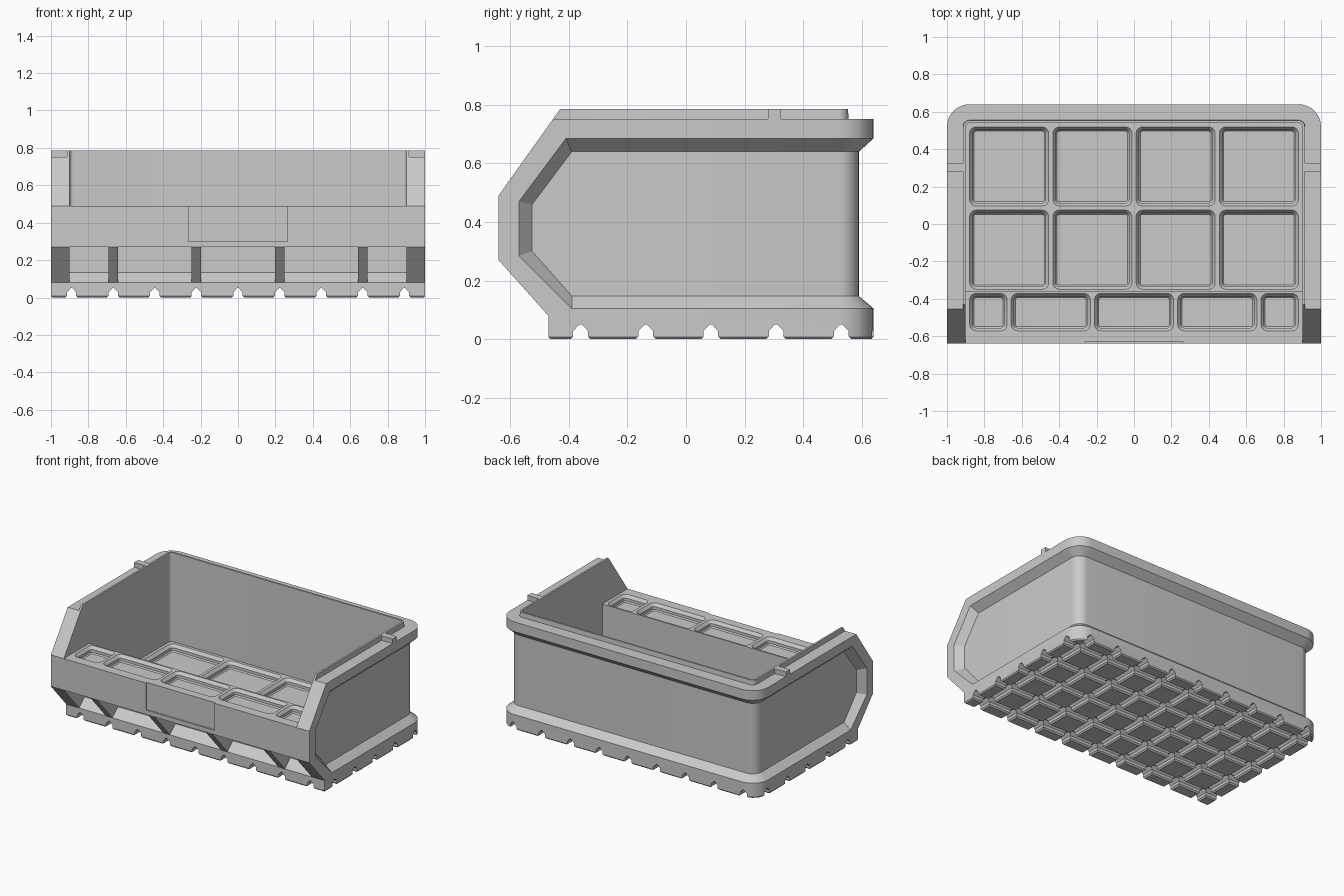
import bpy, bmesh, math

old = bpy.data.objects.get("Cube")
if old:
    bpy.data.objects.remove(old, do_unlink=True)

grey = bpy.data.materials.new("light grey plastic")
grey.use_nodes = True
COLOUR = (0.59, 0.59, 0.59, 1)
grey.diffuse_color = COLOUR
grey.node_tree.nodes["Principled BSDF"].inputs["Base Color"].default_value = COLOUR

PITCH = 0.445            # full grid cell
HALF = PITCH / 2
BASE, FLOOR, SHELF, RIM, TOP = 0.105, 0.163, 0.49, 0.752, 0.785
INNER_X, INNER_Y = 0.9, 0.54
WALL = 0.95              # outer face of the side walls
FRONT = -0.39            # where the straight walls meet the cheeks
ROW_START = -0.36        # front edge of the floor grid


def loft(name, *stacks):
    """Skin each stack of equal-length rings, cap its ends, join all in one object."""
    bm = bmesh.new()
    for rings in stacks:
        vs = [[bm.verts.new(p) for p in ring] for ring in rings]
        n = len(vs[0])
        for a, b in zip(vs, vs[1:]):
            for i in range(n):
                j = (i + 1) % n
                bm.faces.new((a[i], a[j], b[j], b[i]))
        bm.faces.new(vs[0])
        bm.faces.new(vs[-1])
    bmesh.ops.recalc_face_normals(bm, faces=bm.faces)
    mesh = bpy.data.meshes.new(name)
    bm.to_mesh(mesh)
    bm.free()
    mesh.materials.append(grey)
    obj = bpy.data.objects.new(name, mesh)
    bpy.context.collection.objects.link(obj)
    return obj


def prism_x(profile, x0, x1):
    return [[(x, y, z) for y, z in profile] for x in (x0, x1)]


def prism_y(profile, y0, y1):
    return [[(x, y, z) for x, z in profile] for y in (y0, y1)]


def box(x0, x1, y0, y1, z0, z1):
    return prism_x([(y0, z0), (y1, z0), (y1, z1), (y0, z1)], x0, x1)


def u_path(offset, front):
    """Left side, rounded back and right side, offset outwards from the inner walls."""
    r = 0.02
    half = [(INNER_X + offset, front)]
    for i in range(9):
        a = math.pi / 2 * i / 8
        half.append((INNER_X - r + (r + offset) * math.cos(a),
                     INNER_Y - r + (r + offset) * math.sin(a)))
    return half + [(-x, y) for x, y in reversed(half)]


def pocket(cx, cy, w, d, top):
    """Rounded, stepped socket for cutting into a top surface."""
    rings = []
    for inset, z in ((0.01, 0.002), (0.011, 0), (0.027, -0.02),
                     (0.027, -0.039), (0.034, -0.047)):
        r = 0.046 - inset
        hx, hy = w / 2 - inset - r, d / 2 - inset - r
        ring = []
        for q, (sx, sy) in enumerate(((1, 1), (-1, 1), (-1, -1), (1, -1))):
            for i in range(5):
                a = math.pi / 2 * (q + i / 4)
                ring.append((cx + sx * hx + r * math.cos(a),
                             cy + sy * hy + r * math.sin(a), top + z))
        rings.append(ring)
    return rings


def cut(target, cutter):
    cutter.hide_render = True
    mod = target.modifiers.new("cut", 'BOOLEAN')
    mod.operation = 'DIFFERENCE'
    mod.solver = 'EXACT'
    mod.object = cutter
    bpy.context.view_layer.objects.active = target
    bpy.ops.object.modifier_apply(modifier=mod.name)
    bpy.data.objects.remove(cutter, do_unlink=True)


# Base with a rounded back and a chamfered front sill
base = loft("base", [[(x, y, z) for x, y in u_path(off, front)]
                     for off, front, z in ((0.093, -0.463, 0), (0.1, -0.47, 0.008),
                                           (0.1, -0.47, 0.08), (0.1, -0.443, BASE))])

# Channels under the base, leaving a grid of feet
right = [(0.04, -0.01), (0.034, 0), (0.025, 0.009), (0.025, 0.028), (0.004, 0.05)]
groove = right + [(-a, z) for a, z in reversed(right)]
cut(base, loft("length_channels", *[
    prism_y([(a + HALF * i, z) for a, z in groove], -1, 1) for i in range(-4, 5)]))
cut(base, loft("cross_channels", *[
    prism_x([(a + ROW_START + HALF * i, z) for a, z in groove], -1.2, 1.2) for i in range(5)]))

# Inner floor with sockets
floor = loft("floor", box(-INNER_X, INNER_X, ROW_START, INNER_Y, 0.1, FLOOR))
cut(floor, loft("floor_sockets", *[
    pocket(PITCH * (i - 1.5), ROW_START + PITCH * (j + 0.5), PITCH, PITCH, FLOOR)
    for i in range(4) for j in range(2)]))

# Side and back walls with flanges and a stacking lip
section = [(0, 0.1), (0, TOP), (0.013, TOP), (0.015, RIM), (0.1, RIM),
           (0.1, 0.685), (0.05, 0.64), (0.05, 0.147), (0.1, BASE), (0.09, 0.1)]
paths = [u_path(off, FRONT) for off, z in section]
walls = loft("walls", [[(*path[i], z) for path, (off, z) in zip(paths, section)]
                       for i in range(len(paths[0]))])

# Angled cheeks at the front of each side wall
outer = [(-0.38, 0.08), (-0.47, 0.08), (-0.64, 0.27),
         (-0.64, SHELF), (-0.4535, RIM), (-0.38, RIM)]
rim = [(-0.38, BASE), (-0.39, BASE), (-0.57, 0.285),
       (-0.57, 0.47), (-0.41, 0.685), (-0.38, 0.685)]
panel = [(-0.38, 0.147), (-0.39, 0.147), (-0.525, 0.30),
         (-0.525, 0.46), (-0.39, 0.64), (-0.38, 0.64)]
lip = [(-0.4535, RIM), (-0.43, TOP), (FRONT, TOP), (FRONT, RIM)]
for side, s in (("left", 1), ("right", -1)):
    frame = [[(s, *o), (s, *a), (s * WALL, *b), (s * 0.93, *b), (s * 0.93, *o)]
             for o, a, b in zip(outer, rim, panel)]
    loft(side + "_cheek_panel", prism_x(outer, s * INNER_X, s * WALL))
    loft(side + "_cheek_frame", frame)
    loft(side + "_cheek_lip", prism_x(lip, s * INNER_X, s * (INNER_X + 0.014)))
    loft(side + "_rim_tab", box(s * 0.905, s, 0.28, 0.325, 0.745, TOP))

# Raised front shelf, hollow below
shelf = loft("front_shelf", prism_x(
    [(ROW_START, 0.09), (ROW_START, SHELF), (-0.64, SHELF), (-0.64, 0.27), (-0.41, 0.27),
     (-0.41, 0.135), (-0.465, 0.085), (-0.44, 0.08)], -INNER_X, INNER_X))
sockets = [(PITCH * i, PITCH) for i in (-1, 0, 1)] + [(s * HALF * 3.5, HALF) for s in (-1, 1)]
cut(shelf, loft("shelf_sockets", *[
    pocket(x, ROW_START - HALF / 2, w, HALF, SHELF) for x, w in sockets]))

# Shallow blank label recess in the front
cut(shelf, loft("label_recess", box(-0.265, 0.265, -0.7, -0.63, 0.30, 0.6)))

# Ribs bracing the shelf overhang
brace = [(-0.47, 0.08), (-0.64, 0.27), (-0.40, 0.27), (-0.40, 0.08)]
loft("shelf_ribs", *[prism_x(brace, HALF * i - 0.025, HALF * i + 0.025) for i in (-3, -1, 1, 3)])

# Smooth the rounded corners, keep other edges sharp
bpy.ops.object.select_all(action='DESELECT')
for obj in (base, floor, walls, shelf):
    obj.select_set(True)
bpy.context.view_layer.objects.active = walls
bpy.ops.object.shade_smooth_by_angle(angle=math.radians(25))
